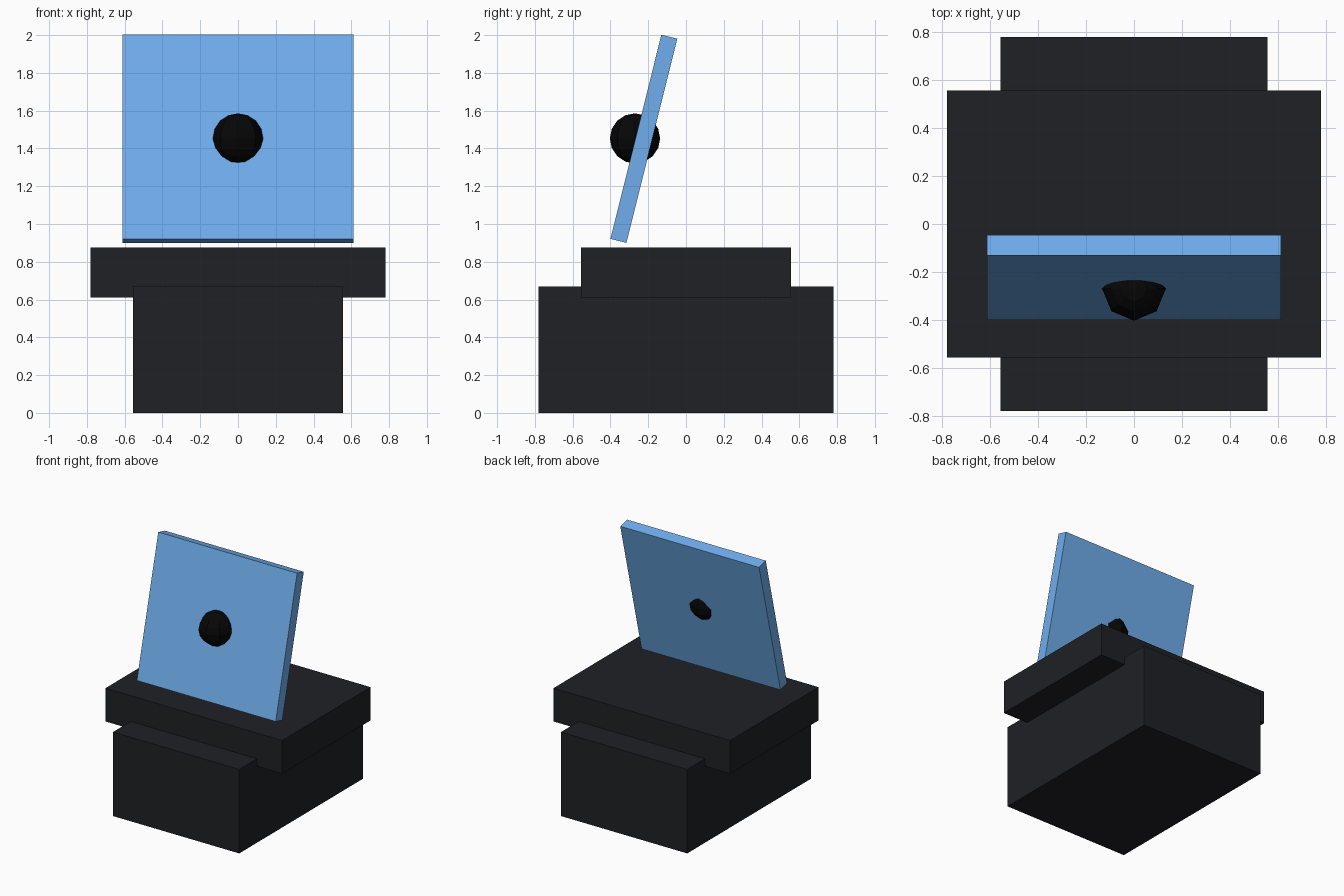
import bpy
from math import radians

if "Cube" in bpy.data.objects:
    bpy.data.objects.remove(bpy.data.objects["Cube"])


def material(name, rgb):
    mat = bpy.data.materials.new(name)
    mat.diffuse_color = (*rgb, 1)
    mat.use_nodes = True
    mat.node_tree.nodes["Principled BSDF"].inputs["Base Color"].default_value = mat.diffuse_color
    return mat


def box(name, size, centre, mat, tilt=0):
    bpy.ops.mesh.primitive_cube_add(size=1, location=centre)
    obj = bpy.context.object
    obj.name = name
    obj.scale = size
    obj.rotation_euler.x = radians(tilt)
    obj.data.materials.append(mat)
    return obj


dark = material("dark_grey", (0.014, 0.015, 0.018))
blue = material("screen_blue", (0.16, 0.42, 0.85))
black = material("black", (0.002, 0.002, 0.002))

# Two crossed blocks form the stand
box("base_block", (1.114, 1.56, 0.67), (0, 0, 0.335), dark)
box("top_block", (1.56, 1.114, 0.265), (0, 0, 0.7425), dark)

# Floating panel, leaning back
box("tilted_panel", (1.225, 0.087, 1.114), (0, -0.223, 1.451), blue, tilt=-14)

# Low-poly ball set through the panel
bpy.ops.mesh.primitive_uv_sphere_add(segments=8, ring_count=8, radius=0.133,
                                     location=(0, -0.27, 1.453))
ball = bpy.context.object
ball.name = "panel_ball"
ball.data.materials.append(black)
